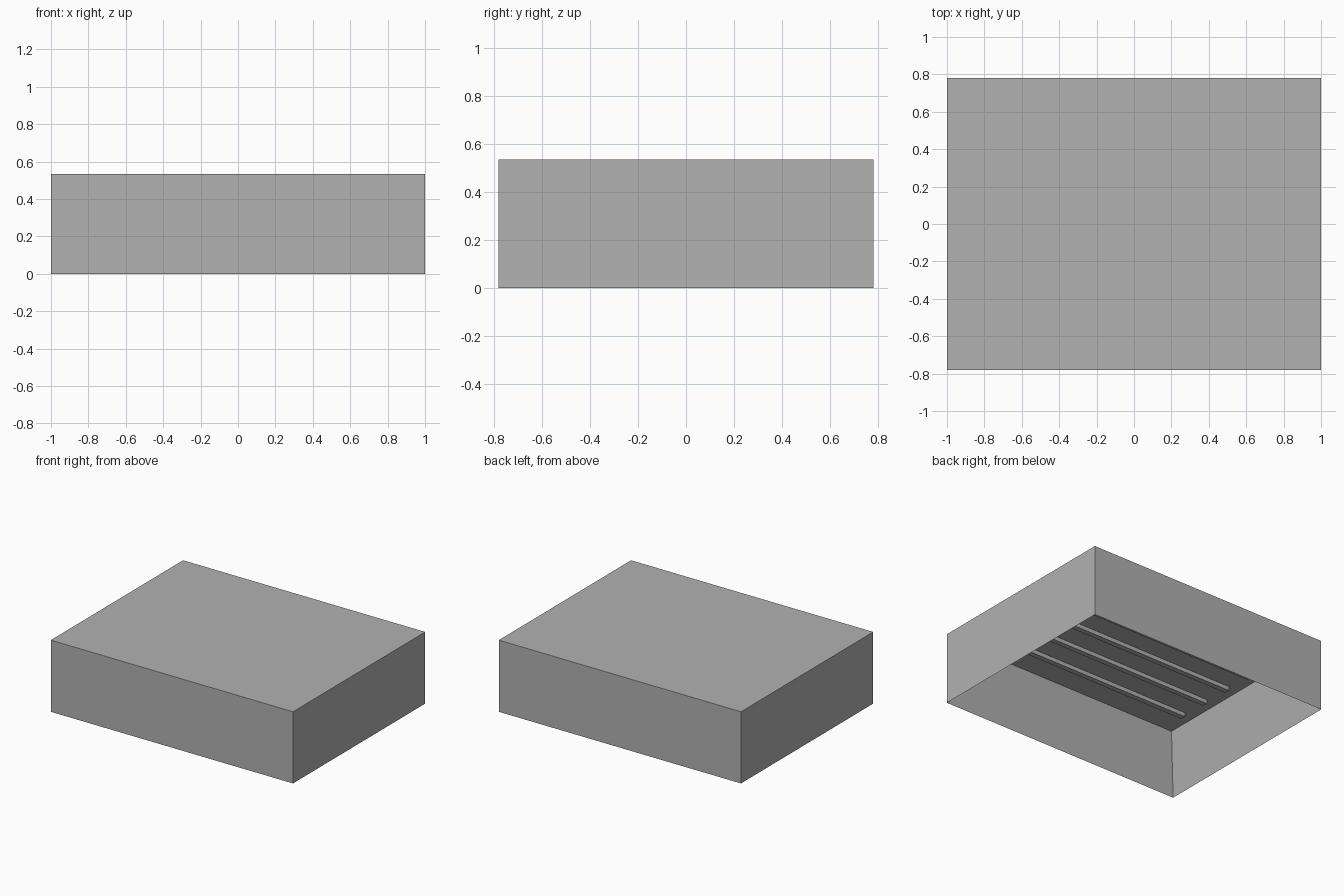
import bpy
import bmesh
from mathutils import Matrix

cube = bpy.data.objects.get("Cube")
if cube:
    bpy.data.objects.remove(cube, do_unlink=True)

W, D, H = 2.0, 1.56, 0.535      # outer size
WALL = 0.087                    # wall and top thickness
RIB_W, RIB_H, RIB_COUNT = 0.04, 0.03, 5

grey = bpy.data.materials.new("plain grey")
grey.use_nodes = True
colour = (0.445, 0.445, 0.445, 1)
grey.diffuse_color = colour
grey.node_tree.nodes["Principled BSDF"].inputs["Base Color"].default_value = colour


def finish(name, bm):
    bmesh.ops.recalc_face_normals(bm, faces=bm.faces)
    mesh = bpy.data.meshes.new(name)
    bm.to_mesh(mesh)
    bm.free()
    mesh.materials.append(grey)
    obj = bpy.data.objects.new(name, mesh)
    bpy.context.collection.objects.link(obj)
    return obj


def box(size, centre):
    bm = bmesh.new()
    bmesh.ops.create_cube(bm, size=1, matrix=Matrix.Translation(centre) @ Matrix.Diagonal((*size, 1)))
    return bm


# Hollow shell, open underneath: inset the bottom face and push it up
bm = box((W, D, H), (0, 0, H / 2))
bottom = min(bm.faces, key=lambda f: f.calc_center_median().z)
bmesh.ops.inset_region(bm, faces=[bottom], thickness=WALL, use_even_offset=True)
bmesh.ops.translate(bm, verts=bottom.verts, vec=(0, 0, H - WALL))
finish("shell", bm)

# Evenly spaced ribs under the top
inner_w, inner_d = W - 2 * WALL, D - 2 * WALL
pitch = inner_d / (RIB_COUNT + 1)
for i in range(RIB_COUNT):
    y = (i - (RIB_COUNT - 1) / 2) * pitch
    z = H - WALL - RIB_H / 2
    finish(f"underside_rib_{i + 1}", box((inner_w * 0.9, RIB_W, RIB_H), (0, y, z)))
